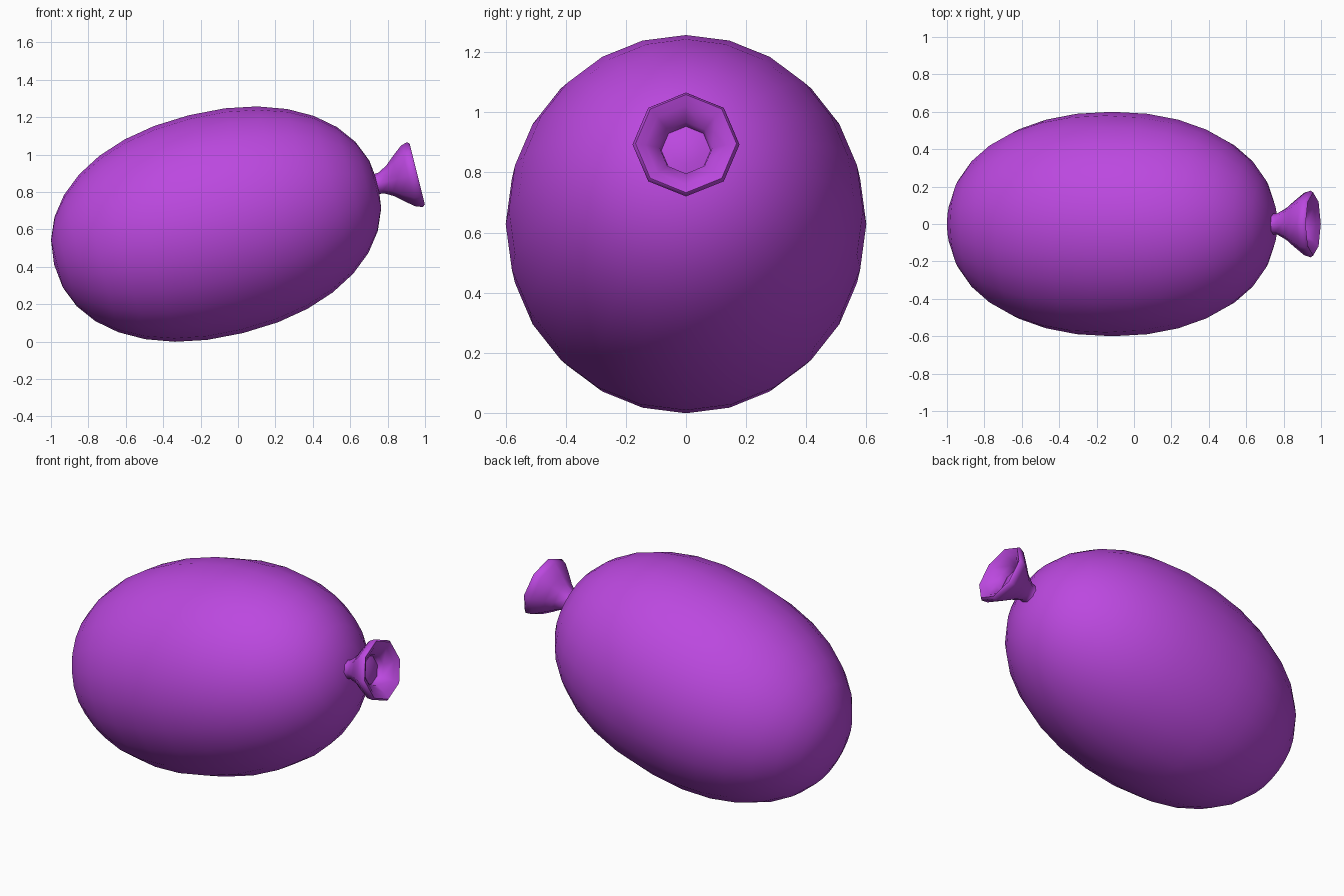
import bpy, bmesh
from math import sin, cos, pi, radians
from mathutils import Matrix

if "Cube" in bpy.data.objects:
    bpy.data.objects.remove(bpy.data.objects["Cube"])

purple = bpy.data.materials.new("purple_rubber")
purple.diffuse_color = (0.5, 0.065, 0.74, 1)
purple.use_nodes = True
purple.node_tree.nodes["Principled BSDF"].inputs["Base Color"].default_value = purple.diffuse_color

# Tilted long axis shared by the body and the nozzle
PLACE = Matrix.Translation((-0.117, 0, 0.628)) @ Matrix.Rotation(radians(-14), 4, 'Y')


def lathe(name, profile, sides, angle):
    """Revolve (distance along axis, radius) points around the local x axis."""
    bm = bmesh.new()
    rings = []
    for u, r in profile:
        if r < 1e-5:
            rings.append([bm.verts.new((u, 0, 0))] * sides)
        else:
            rings.append([bm.verts.new((u, r * sin(2 * pi * i / sides), r * cos(2 * pi * i / sides)))
                          for i in range(sides)])
    for a, b in zip(rings, rings[1:]):
        for i in range(sides):
            j = (i + 1) % sides
            bm.faces.new(list(dict.fromkeys((a[i], a[j], b[j], b[i]))))
    bmesh.ops.recalc_face_normals(bm, faces=bm.faces)
    bm.transform(PLACE)
    mesh = bpy.data.meshes.new(name)
    bm.to_mesh(mesh)
    bm.free()
    obj = bpy.data.objects.new(name, mesh)
    bpy.context.collection.objects.link(obj)
    mesh.materials.append(purple)
    bpy.ops.object.select_all(action='DESELECT')
    obj.select_set(True)
    bpy.context.view_layer.objects.active = obj
    bpy.ops.object.shade_smooth_by_angle(angle=radians(angle))
    return obj


# Inflated body: slightly full ellipsoid
E = 2 / 2.15
body = []
for k in range(17):
    t = pi * k / 16
    c, s = cos(t), max(sin(t), 0)
    u = -0.893 * (1 if c > 0 else -1) * abs(c) ** E
    body.append((u, 0.6 * s ** E if 0 < k < 16 else 0))
lathe("balloon_body", body, 24, 60)

# Octagonal flared nozzle with rolled lip and recessed mouth
nozzle = [(0.84, 0.07), (0.885, 0.055), (0.91, 0.057), (0.96, 0.085), (1.0, 0.12),
          (1.06, 0.168), (1.095, 0.178), (1.108, 0.168), (1.09, 0.135),
          (1.05, 0.088), (1.015, 0.082), (1.025, 0.05), (1.03, 0)]
lathe("balloon_nozzle", nozzle, 8, 62)
